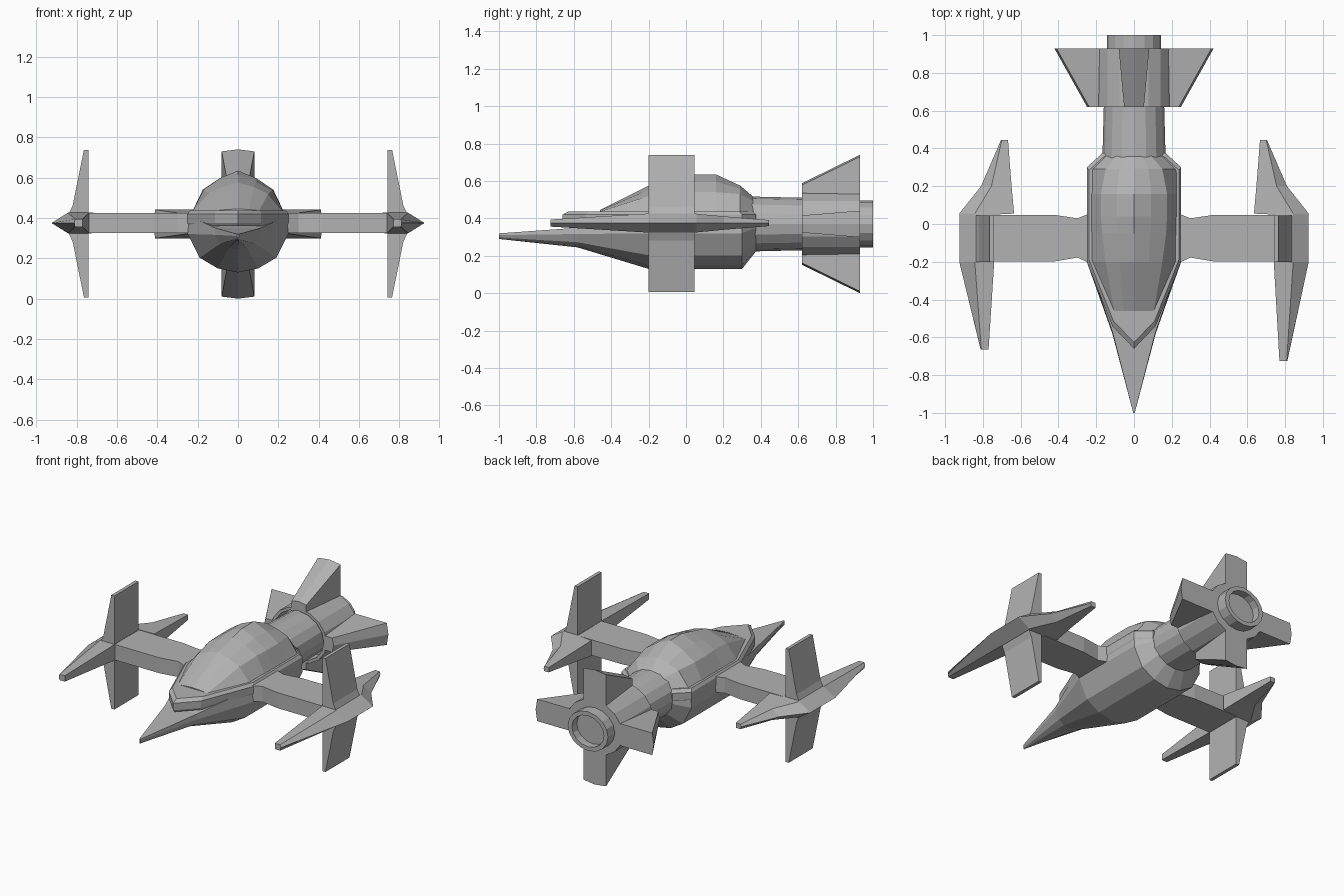
import bpy, bmesh, math

if "Cube" in bpy.data.objects:
    bpy.data.objects.remove(bpy.data.objects["Cube"])

# Single hull colour
GREY = (0.45, 0.45, 0.45, 1.0)
mat = bpy.data.materials.new("hull_grey")
mat.use_nodes = True
mat.diffuse_color = GREY
mat.node_tree.nodes["Principled BSDF"].inputs["Base Color"].default_value = GREY

AXIS_Z = 0.37      # height of the engine axis
STRETCH = 1.14     # engine is a little wider than tall


def loft(name, rings):
    """Skin a list of equal-length closed rings and cap both ends."""
    bm = bmesh.new()
    rows = [[bm.verts.new(p) for p in ring] for ring in rings]
    n = len(rows[0])
    for a, b in zip(rows, rows[1:]):
        for i in range(n):
            j = (i + 1) % n
            bm.faces.new((a[i], a[j], b[j], b[i]))
    bm.faces.new(rows[0])
    bm.faces.new(rows[-1])
    bmesh.ops.remove_doubles(bm, verts=bm.verts, dist=0.0005)
    bmesh.ops.recalc_face_normals(bm, faces=bm.faces)
    mesh = bpy.data.meshes.new(name)
    bm.to_mesh(mesh)
    bm.free()
    mesh.materials.append(mat)
    obj = bpy.data.objects.new(name, mesh)
    bpy.context.scene.collection.objects.link(obj)
    return obj


def mirrored(y, half):
    """Closed ring in the xz plane from a half section starting on the centreline."""
    left = [(x, y, z) for x, z in half]
    right = [(-x, y, z) for x, z in reversed(half) if x > 0]
    return left + right


# Lower hull: the belly section is narrowed and lifted towards the ends
def belly(y, width, low, high):
    shape = [(0, 0), (0.4, 0.07), (0.76, 0.26), (1, 0.68), (0.97, 1)]
    return mirrored(y, [(x * width, low + t * (high - low)) for x, t in shape])


loft("lower_hull", [
    belly(-1.0, 0.004, 0.29, 0.32),
    belly(-0.58, 0.115, 0.245, 0.35),
    belly(-0.2, 0.25, 0.13, 0.41),
    belly(0.3, 0.25, 0.13, 0.41),
    belly(0.375, 0.165, 0.225, 0.41),
])

# Rim plate around the canopy, with a bevelled top
rim = [(0, -0.66), (0.115, -0.54), (0.25, -0.2), (0.25, 0.3), (0.168, 0.375)]


def rim_ring(z, k):
    half = [(x * k, y * k) for x, y in rim]
    pts = half + [(-x, y) for x, y in reversed(half) if x > 0]
    return [(x, y, z) for x, y in pts]


loft("canopy_rim", [rim_ring(0.36, 0.98), rim_ring(0.375, 1),
                    rim_ring(0.42, 1), rim_ring(0.438, 0.95)])


# Canopy: ridge, upper panel, shoulder and base at each station
def canopy(y, ridge, sx, sz, base):
    return mirrored(y, [(0, ridge), (sx * 0.52, ridge * 0.6 + sz * 0.4),
                        (sx, sz), (base, 0.425), (0, 0.425)][:4])


loft("canopy", [
    canopy(-0.46, 0.445, 0.105, 0.437, 0.115),
    canopy(-0.2, 0.575, 0.15, 0.52, 0.23),
    canopy(-0.05, 0.613, 0.17, 0.54, 0.23),
    canopy(0.04, 0.635, 0.175, 0.54, 0.23),
    canopy(0.16, 0.635, 0.175, 0.54, 0.23),
    canopy(0.29, 0.575, 0.15, 0.53, 0.23),
    canopy(0.36, 0.515, 0.09, 0.49, 0.16),
])


# Engine: neck, recessed shroud and hollow nozzle turned around the y axis
def circle(radius, y, sides=16):
    angles = [math.tau * i / sides for i in range(sides)]
    return [(radius * STRETCH * math.sin(a), y, AXIS_Z + radius * math.cos(a))
            for a in angles]


loft("engine", [circle(r, y) for r, y in [
    (0.147, 0.34), (0.138, 0.72), (0.156, 0.72), (0.156, 0.62),
    (0.174, 0.62), (0.174, 0.93), (0.126, 0.93), (0.126, 1.0),
    (0.1, 1.0), (0.1, 0.95)]])


# Four tail fins flaring towards the back
def fin_ring(y, w, outer, angle):
    c, s = math.cos(angle), math.sin(angle)
    pts = [(-w, 0.16), (-w, outer - 0.01), (0, outer), (w, outer - 0.01), (w, 0.16)]
    return [((u * c + r * s) * STRETCH, y, AXIS_Z + r * c - u * s) for u, r in pts]


for i, place in enumerate(["top", "left", "bottom", "right"]):
    a = i * math.pi / 2
    loft("tail_fin_" + place, [fin_ring(0.62, 0.046, 0.218, a),
                               fin_ring(0.93, 0.071, 0.37, a)])


# Wingtip pod section: flat inner block with a wedge on the outside
def pod_ring(side, y, inner, outer, edge, h):
    z = 0.375
    pts = [(inner, z + h), (outer, z + h), (edge, z), (outer, z - h), (inner, z - h)]
    return [(side * x, y, q) for x, q in pts]


def rect_x(x, y0, y1, z0, z1):
    return [(x, y0, z0), (x, y1, z0), (x, y1, z1), (x, y0, z1)]


for side, label, nose in [(1, "left", -0.725), (-1, "right", -0.665)]:
    # Wing with a waist near the root
    loft(label + "_wing", [rect_x(side * x, y0, y1, 0.325, 0.425) for x, y0, y1 in [
        (0.2, -0.23, 0.075), (0.25, -0.2, 0.05), (0.3, -0.178, 0.03),
        (0.42, -0.198, 0.048), (0.8, -0.198, 0.048)]])
    # Pod with front and rear spikes
    loft(label + "_wing_pod", [
        pod_ring(side, nose, 0.77, 0.808, 0.812, 0.019),
        pod_ring(side, -0.2, 0.74, 0.843, 0.925, 0.051),
        pod_ring(side, 0.05, 0.74, 0.843, 0.925, 0.051),
        pod_ring(side, 0.055, 0.635, 0.843, 0.925, 0.05),
        pod_ring(side, 0.2, 0.648, 0.755, 0.81, 0.036),
        pod_ring(side, 0.445, 0.667, 0.7, 0.704, 0.016),
    ])
    # Upright blades above and below the pod
    for up, word in [(1, "upper"), (-1, "lower")]:
        rings = []
        for x0, x1, h in [(0.742, 0.843, 0.04), (0.742, 0.82, 0.09), (0.742, 0.764, 0.366)]:
            z = 0.372 + up * h
            rings.append([(side * x, y, z) for x, y in
                          [(x0, -0.2), (x1, -0.2), (x1, 0.045), (x0, 0.045)]])
        loft(label + "_" + word + "_blade", rings)
